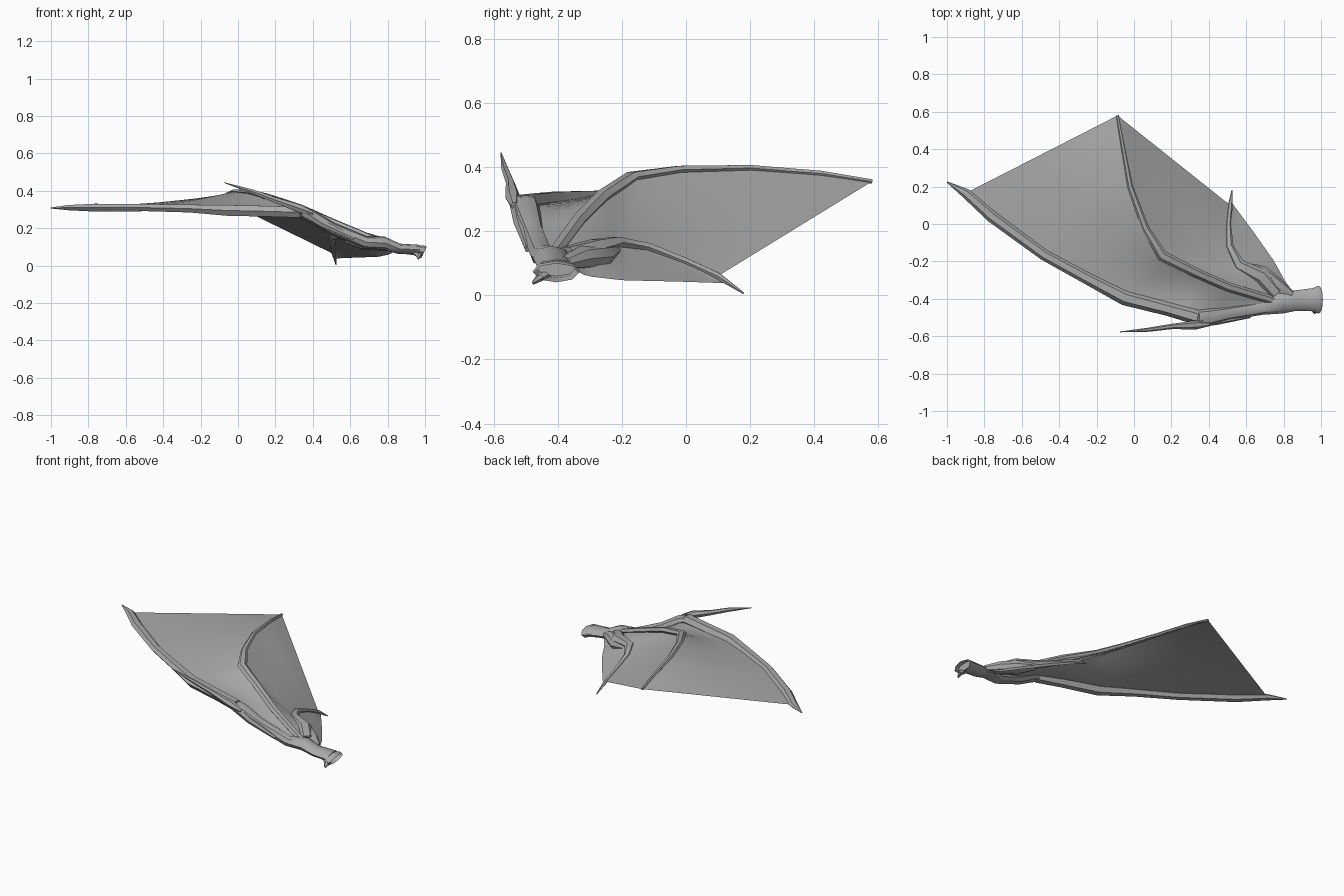
import bpy, bmesh, math
from mathutils import Vector

cube = bpy.data.objects.get("Cube")
if cube:
    bpy.data.objects.remove(cube)

grey = bpy.data.materials.new("wing grey")
grey.use_nodes = True
grey.diffuse_color = (0.4, 0.4, 0.4, 1)
grey.node_tree.nodes["Principled BSDF"].inputs["Base Color"].default_value = (0.4, 0.4, 0.4, 1)


def finish(name, bm, angle=40):
    mesh = bpy.data.meshes.new(name)
    bm.to_mesh(mesh)
    bm.free()
    mesh.materials.append(grey)
    ob = bpy.data.objects.new(name, mesh)
    bpy.context.collection.objects.link(ob)
    bpy.ops.object.select_all(action="DESELECT")
    ob.select_set(True)
    bpy.context.view_layer.objects.active = ob
    bpy.ops.object.shade_smooth_by_angle(angle=math.radians(angle))
    return ob


def limb(name, path, sizes, sides=6, capped=True):
    """Tapered limb; sizes are (half width, half height) at each path point."""
    bm = bmesh.new()
    pts = [Vector(p) for p in path]
    rings = []
    for i, (p, (w, h)) in enumerate(zip(pts, sizes)):
        along = (pts[min(i + 1, len(pts) - 1)] - pts[max(i - 1, 0)]).normalized()
        side = along.cross(Vector((0, 0, 1))).normalized()
        up = side.cross(along)
        rings.append([bm.verts.new(p + side * w * math.cos(k * math.tau / sides)
                                   + up * h * math.sin(k * math.tau / sides))
                      for k in range(sides)])
    for a, b in zip(rings, rings[1:]):
        for k in range(sides):
            j = (k + 1) % sides
            bm.faces.new((a[k], a[j], b[j], b[k]))
    if capped:
        bm.faces.new(rings[0])
        bm.faces.new(rings[-1])
    bmesh.ops.recalc_face_normals(bm, faces=bm.faces)
    return finish(name, bm)


def sample(path, t):
    """Point at fraction t of the length of a polyline."""
    pts = [Vector(p) for p in path]
    spans = [(b - a).length for a, b in zip(pts, pts[1:])]
    d = t * sum(spans)
    for a, b, s in zip(pts, pts[1:], spans):
        if d <= s:
            return a.lerp(b, d / s)
        d -= s
    return pts[-1]


def membrane(name, edge_a, edge_b, sag=0.0, rows=20, cols=6):
    """Thin skin stretched between two bones."""
    bm = bmesh.new()
    grid = []
    for i in range(rows + 1):
        t = i / rows
        a, b = sample(edge_a, t), sample(edge_b, t)
        drop = Vector((0, 0, -sag * math.sin(math.pi * t)))
        grid.append([bm.verts.new(a.lerp(b, j / cols) + drop * math.sin(math.pi * j / cols))
                     for j in range(cols + 1)])
    for r, s in zip(grid, grid[1:]):
        for j in range(cols):
            bm.faces.new((r[j], r[j + 1], s[j + 1], s[j]))
    bmesh.ops.remove_doubles(bm, verts=bm.verts, dist=0.0005)
    bmesh.ops.recalc_face_normals(bm, faces=bm.faces)
    if sum(f.normal.z for f in bm.faces) < 0:
        bmesh.ops.reverse_faces(bm, faces=bm.faces)
    return finish(name, bm, 60)


# Bone lines
elbow = (0.78, -0.42, 0.12)
wrist = (0.34, -0.50, 0.285)
lead = [wrist, (0.18, -0.455, 0.29), (-0.05, -0.395, 0.295), (-0.25, -0.29, 0.305),
        (-0.48, -0.165, 0.31), (-0.76, 0.04, 0.31), (-0.90, 0.165, 0.31), (-1.0, 0.225, 0.308)]
middle = [elbow, (0.5, -0.335, 0.235), (0.33, -0.26, 0.31), (0.15, -0.17, 0.37), (0.06, -0.02, 0.392),
          (-0.02, 0.2, 0.397), (-0.06, 0.42, 0.38), (-0.088, 0.58, 0.355)]
inner = [(0.76, -0.37, 0.125), (0.68, -0.28, 0.15), (0.56, -0.22, 0.165), (0.51, -0.12, 0.15),
         (0.505, 0.0, 0.105), (0.515, 0.1, 0.06), (0.524, 0.18, 0.006)]
body_edge = [(0.85, -0.36, 0.085), (0.81, -0.31, 0.06), (0.75, -0.2, 0.047), (0.63, -0.03, 0.043),
             (0.518, 0.12, 0.038)]

# Arm from shoulder to wrist, and the bones of the fingers
limb("arm", [(0.97, -0.405, 0.085), (0.86, -0.41, 0.09), elbow, (0.68, -0.45, 0.125),
             (0.5, -0.48, 0.20), (0.39, -0.5, 0.265), wrist],
     [(0.062, 0.026), (0.055, 0.028), (0.06, 0.035), (0.036, 0.034), (0.036, 0.033),
      (0.045, 0.035), (0.04, 0.03)], 8)
limb("leading_finger", lead, [(0.04, 0.033), (0.036, 0.033), (0.04, 0.033), (0.033, 0.024),
                              (0.03, 0.022), (0.032, 0.024), (0.026, 0.016), (0.003, 0.003)])
limb("middle_finger", middle, [(0.022, 0.018), (0.025, 0.02), (0.026, 0.02), (0.03, 0.017),
                               (0.02, 0.014), (0.015, 0.011), (0.011, 0.01), (0.008, 0.008)])
limb("inner_finger", inner, [(0.04, 0.03), (0.045, 0.028), (0.035, 0.02), (0.022, 0.016),
                             (0.014, 0.013), (0.013, 0.012), (0.003, 0.003)])

# Thumb claw and its knuckle
limb("thumb_claw", [(0.40, -0.535, 0.28), (0.33, -0.54, 0.305), (0.2, -0.548, 0.35),
                    (0.08, -0.565, 0.395), (-0.075, -0.577, 0.444)],
     [(0.012, 0.012), (0.024, 0.024), (0.014, 0.016), (0.011, 0.013), (0.002, 0.002)])
limb("wrist_ridge", [(0.62, -0.495, 0.145), (0.45, -0.52, 0.225), (0.35, -0.53, 0.29)],
     [(0.008, 0.012), (0.018, 0.022), (0.022, 0.028)])

# Muscle behind the elbow, and the flared shoulder end
limb("elbow_muscle", [(0.84, -0.38, 0.10), (0.76, -0.33, 0.115), (0.68, -0.27, 0.12),
                      (0.58, -0.22, 0.14)],
     [(0.025, 0.022), (0.045, 0.038), (0.05, 0.04), (0.02, 0.02)], 8)
limb("shoulder_flare", [(0.90, -0.405, 0.086), (0.955, -0.405, 0.08), (0.985, -0.405, 0.075),
                        (0.995, -0.405, 0.07)],
     [(0.055, 0.025), (0.062, 0.026), (0.074, 0.034), (0.07, 0.033)], 8, False)
limb("shoulder_hook", [(0.94, -0.43, 0.075), (0.97, -0.455, 0.056), (0.965, -0.478, 0.037)],
     [(0.02, 0.016), (0.022, 0.013), (0.006, 0.005)])

# Skins between the bones
membrane("outer_membrane", [elbow, (0.5, -0.47, 0.2)] + lead[:-1], middle, 0.015)
membrane("inner_membrane", middle, inner[:-1], 0.01)
membrane("body_membrane", inner[:-1], body_edge)
